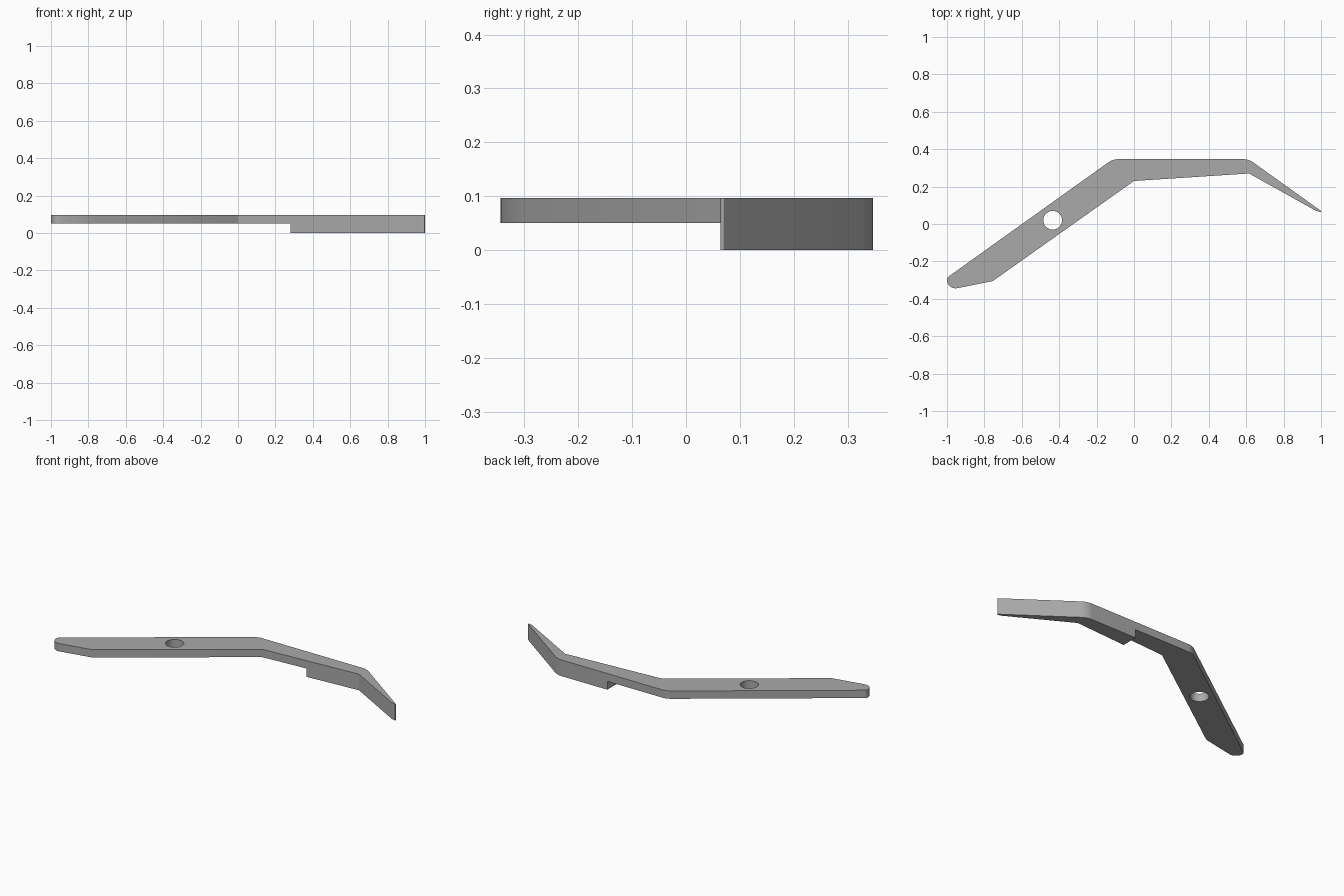
import bpy, bmesh, math
from mathutils import Vector

cube = bpy.data.objects.get("Cube")
if cube:
    bpy.data.objects.remove(cube, do_unlink=True)

HEIGHT = 0.097   # full thickness of the hooked end
STEP_Z = 0.05    # underside of the thin arm
STEP_X = 0.28    # where the thick end begins

grey = bpy.data.materials.new("plain grey")
grey.use_nodes = True
colour = (0.4, 0.4, 0.4, 1)
grey.diffuse_color = colour
grey.node_tree.nodes["Principled BSDF"].inputs["Base Color"].default_value = colour


def fillet(prev, corner, nxt, radius, steps=8):
    """Points of an arc that rounds one corner of the outline."""
    p, c, n = Vector(prev), Vector(corner), Vector(nxt)
    if radius == 0:
        return [c]
    a, b = (p - c).normalized(), (n - c).normalized()
    half = a.angle(b) / 2
    centre = c + (a + b).normalized() * radius / math.sin(half)
    start = c + a * radius / math.tan(half) - centre
    end = c + b * radius / math.tan(half) - centre
    sweep = math.pi - 2 * half
    return [centre + (start * math.sin(sweep * (1 - i / steps))
                      + end * math.sin(sweep * i / steps)) / math.sin(sweep)
            for i in range(steps + 1)]


def prism(name, points, z0, z1):
    """Extrude a flat outline from z0 to z1."""
    bm = bmesh.new()
    face = bm.faces.new([bm.verts.new((p[0], p[1], z0)) for p in points])
    top = bmesh.ops.extrude_face_region(bm, geom=[face])["geom"]
    bmesh.ops.translate(bm, vec=(0, 0, z1 - z0),
                        verts=[v for v in top if isinstance(v, bmesh.types.BMVert)])
    bmesh.ops.recalc_face_normals(bm, faces=bm.faces)
    mesh = bpy.data.meshes.new(name)
    bm.to_mesh(mesh)
    bm.free()
    mesh.materials.append(grey)
    obj = bpy.data.objects.new(name, mesh)
    bpy.context.collection.objects.link(obj)
    return obj


# Bent lever outline: corner x, y and rounding radius
corners = [(-1, -0.287, 0.02), (-1, -0.354, 0.045), (-0.755, -0.305, 0),
           (0, 0.23, 0), (0.615, 0.27, 0), (0.972, 0.071, 0),
           (1, 0.063, 0.004), (1, 0.07, 0.002), (0.613, 0.347, 0.1),
           (-0.113, 0.347, 0.1)]
outline = []
for i, (x, y, r) in enumerate(corners):
    outline += fillet(corners[i - 1][:2], (x, y),
                      corners[(i + 1) % len(corners)][:2], r)
lever = prism("lever_arm", outline, 0, HEIGHT)

# Cutters: the step under the thin arm and the pivot hole
step = prism("step_cutter", [(-1.2, -0.6), (STEP_X, -0.6), (STEP_X, 0.6), (-1.2, 0.6)],
             -0.1, STEP_Z)
circle = [(-0.435 + 0.05 * math.cos(math.tau * i / 48),
           0.02 + 0.05 * math.sin(math.tau * i / 48)) for i in range(48)]
hole = prism("pivot_hole_cutter", circle, -0.2, 0.2)
for cutter in (step, hole):
    mod = lever.modifiers.new(cutter.name, "BOOLEAN")
    mod.operation = "DIFFERENCE"
    mod.solver = "EXACT"
    mod.object = cutter

# Apply the cuts, drop the cutters and smooth the rounded walls
bpy.ops.object.select_all(action="DESELECT")
lever.select_set(True)
bpy.context.view_layer.objects.active = lever
for mod in list(lever.modifiers):
    bpy.ops.object.modifier_apply(modifier=mod.name)
for cutter in (step, hole):
    bpy.data.objects.remove(cutter, do_unlink=True)
bpy.ops.object.shade_smooth_by_angle(angle=math.radians(25))
